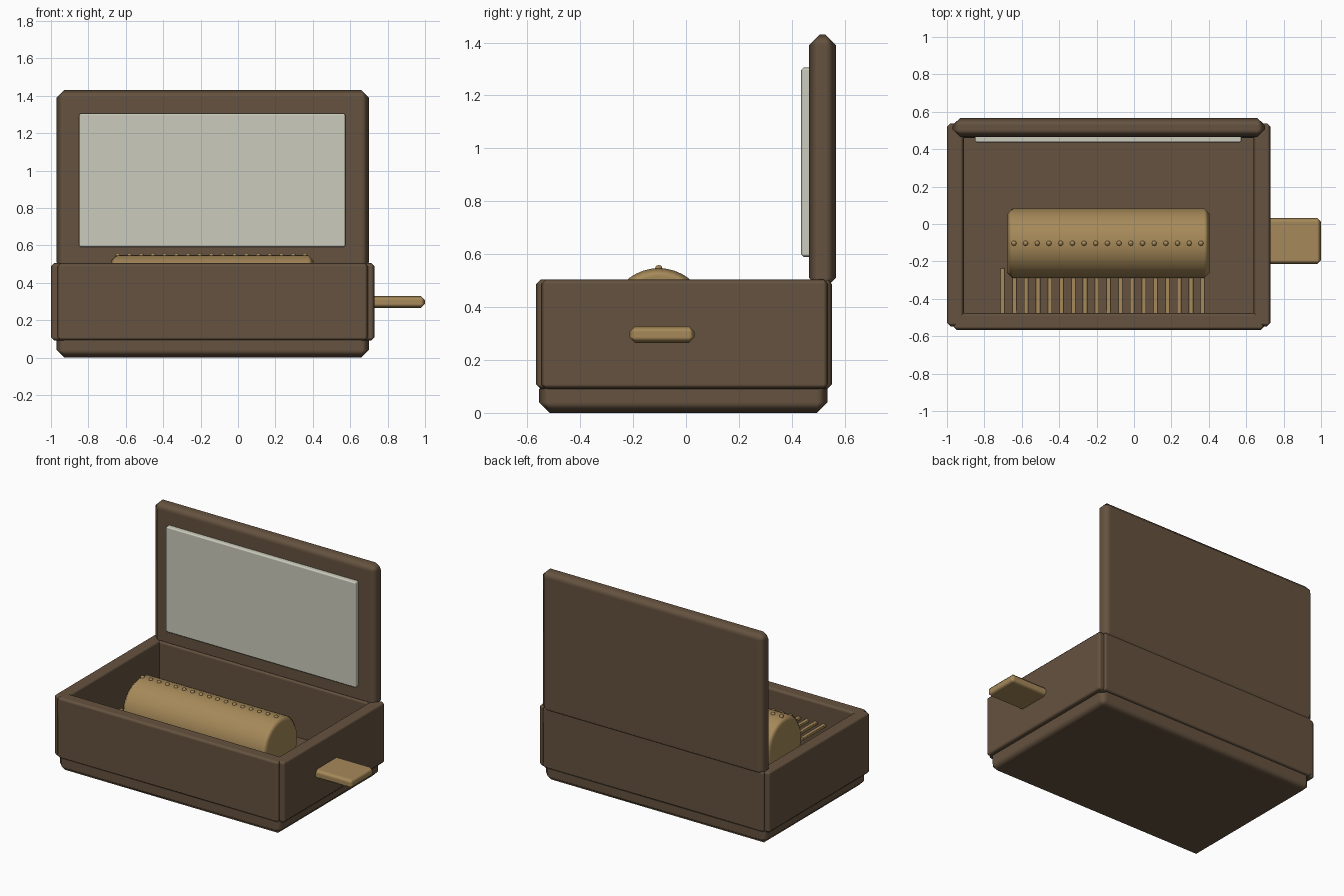
import bpy
from math import radians

if "Cube" in bpy.data.objects:
    bpy.data.objects.remove(bpy.data.objects["Cube"])


def material(name, rgb):
    m = bpy.data.materials.new(name)
    m.diffuse_color = (*rgb, 1)
    m.use_nodes = True
    m.node_tree.nodes["Principled BSDF"].inputs["Base Color"].default_value = m.diffuse_color
    return m


WOOD = material("dark_wood", (0.13, 0.085, 0.05))
BRASS = material("brass", (0.38, 0.25, 0.10))
GLASS = material("mirror_glass", (0.60, 0.60, 0.51))


def finish(ob, name, mat, bevel, angle):
    ob.name = name
    ob.data.materials.append(mat)
    bpy.ops.object.shade_smooth_by_angle(angle=radians(angle))
    if bevel:
        b = ob.modifiers.new("bevel", 'BEVEL')
        b.width = bevel
        b.segments = 1
        b.limit_method = 'ANGLE'
        b.angle_limit = radians(40)
        b.harden_normals = True
    return ob


def box(name, x, y, z, mat, bevel=0.0):
    """Chamfered block given its (min, max) extent on each axis."""
    bpy.ops.mesh.primitive_cube_add(size=1, location=[(a + b) / 2 for a, b in (x, y, z)])
    ob = bpy.context.object
    ob.scale = [b - a for a, b in (x, y, z)]
    bpy.ops.object.transform_apply(location=False, rotation=False, scale=True)
    return finish(ob, name, mat, bevel, 50)


# Case: base board and four walls
box("base", (-0.97, 0.70), (-0.555, 0.535), (0, 0.13), WOOD, 0.04)
wall_z = (0.09, 0.505)
box("front_wall", (-0.965, 0.695), (-0.567, -0.475), wall_z, WOOD, 0.018)
box("back_wall", (-0.965, 0.695), (0.46, 0.552), wall_z, WOOD, 0.018)
box("left_wall", (-1.0, -0.91), (-0.547, 0.537), wall_z, WOOD, 0.018)
box("right_wall", (0.64, 0.73), (-0.547, 0.537), wall_z, WOOD, 0.018)

# Open lid with a mirror
box("lid", (-0.97, 0.70), (0.465, 0.567), (0.47, 1.43), WOOD, 0.04)
box("mirror", (-0.85, 0.575), (0.435, 0.475), (0.59, 1.305), GLASS, 0.01)

# Winding key on the right
box("winding_key", (0.69, 1.0), (-0.215, 0.033), (0.265, 0.328), BRASS, 0.022)

# Pinned drum
bpy.ops.mesh.primitive_cylinder_add(vertices=40, radius=0.187, depth=1.083,
                                    location=(-0.137, -0.103, 0.36),
                                    rotation=(0, radians(90), 0))
finish(bpy.context.object, "drum", BRASS, 0.03, 40)
for i in range(17):
    bpy.ops.mesh.primitive_uv_sphere_add(segments=10, ring_count=6, radius=0.014,
                                         location=(-0.642 + i * 0.0625, -0.103, 0.545))
    finish(bpy.context.object, f"drum_pin_{i + 1}", BRASS, 0, 60)

# Comb teeth reaching from the front wall to the drum
for i in range(18):
    x = -0.702 + i * 0.0629
    box(f"comb_tooth_{i + 1}", (x - 0.0125, x + 0.0125), (-0.49, -0.235),
        (0.35, 0.37), BRASS, 0.003)
